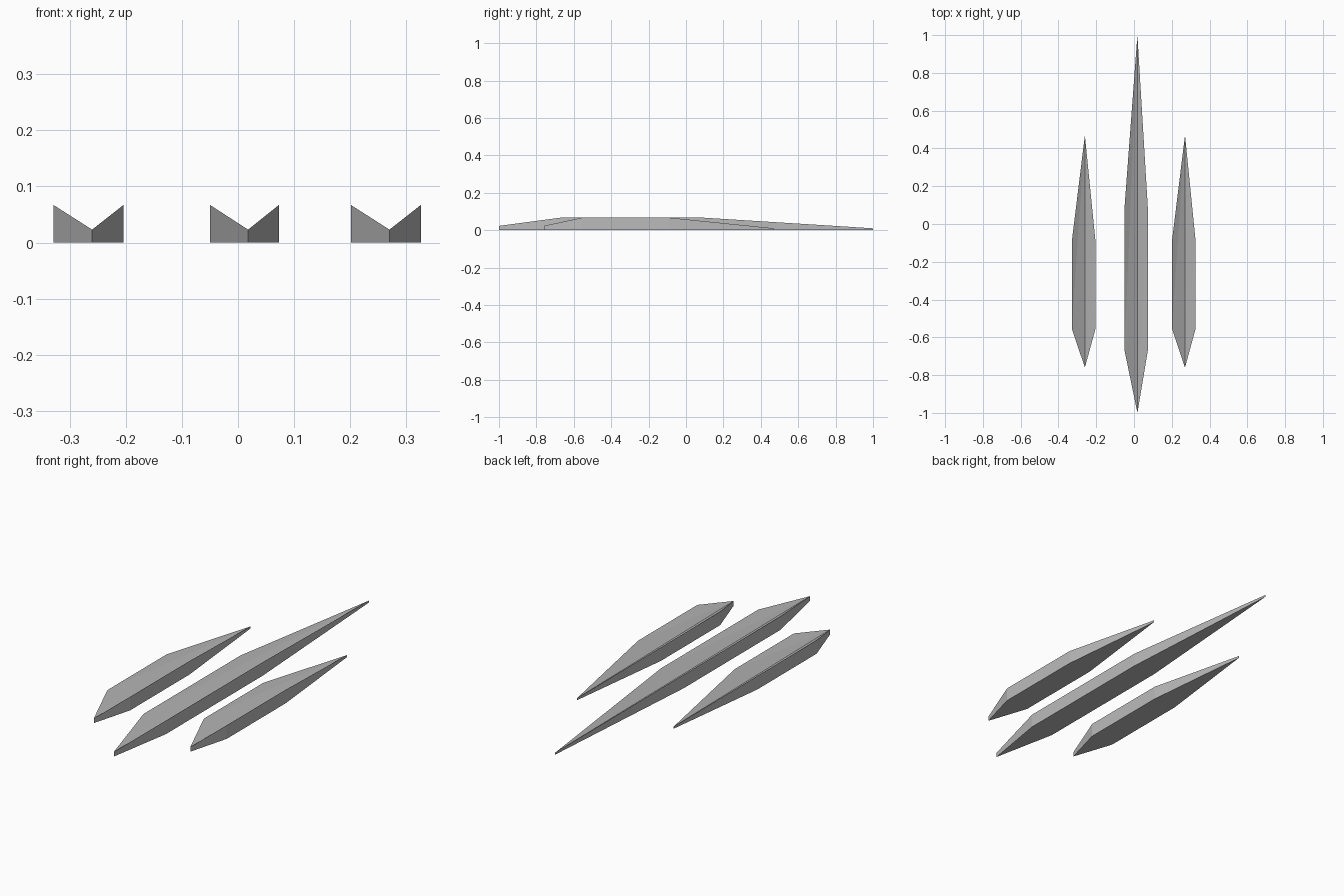
import bpy
import bmesh

cube = bpy.data.objects.get("Cube")
if cube:
    bpy.data.objects.remove(cube, do_unlink=True)

grey = bpy.data.materials.new("mid grey")
grey.use_nodes = True
colour = (0.5, 0.5, 0.5, 1)
grey.diffuse_color = colour
grey.node_tree.nodes["Principled BSDF"].inputs["Base Color"].default_value = colour

RIM, FRONT_TIP, BACK_TIP = 0.067, 0.023, 0.01


def blade(name, spine, right, left, front, shoulder, taper, back):
    """Flat-bottomed pointed blade with raised rims and a straight valley."""
    outline = [
        (spine, front, FRONT_TIP),
        (left, shoulder, RIM),
        (left, taper, RIM),
        (spine, back, BACK_TIP),
        (right, taper, RIM),
        (right, shoulder, RIM),
    ]
    bm = bmesh.new()
    low = [bm.verts.new((x, y, 0)) for x, y, z in outline]
    top = [bm.verts.new(p) for p in outline]
    # Underside and upright sides
    bm.faces.new(low[::-1])
    for i in range(6):
        j = (i + 1) % 6
        bm.faces.new((low[i], low[j], top[j], top[i]))
    # Two halves of the valley, folded from the spine to each rim
    for a, b, c, d in ((0, 1, 2, 3), (3, 4, 5, 0)):
        bm.faces.new((top[a], top[b], top[c]))
        bm.faces.new((top[a], top[c], top[d]))
    bmesh.ops.recalc_face_normals(bm, faces=bm.faces)
    mesh = bpy.data.meshes.new(name)
    bm.to_mesh(mesh)
    bm.free()
    mesh.materials.append(grey)
    obj = bpy.data.objects.new(name, mesh)
    bpy.context.collection.objects.link(obj)


# Long middle blade with a shorter one on each side
blade("middle_blade", 0.018, -0.05, 0.073, -1, -0.67, 0.09, 1)
for name, x in (("right_blade", -0.26), ("left_blade", 0.27)):
    blade(name, x, x - 0.069, x + 0.056, -0.76, -0.555, -0.09, 0.47)
